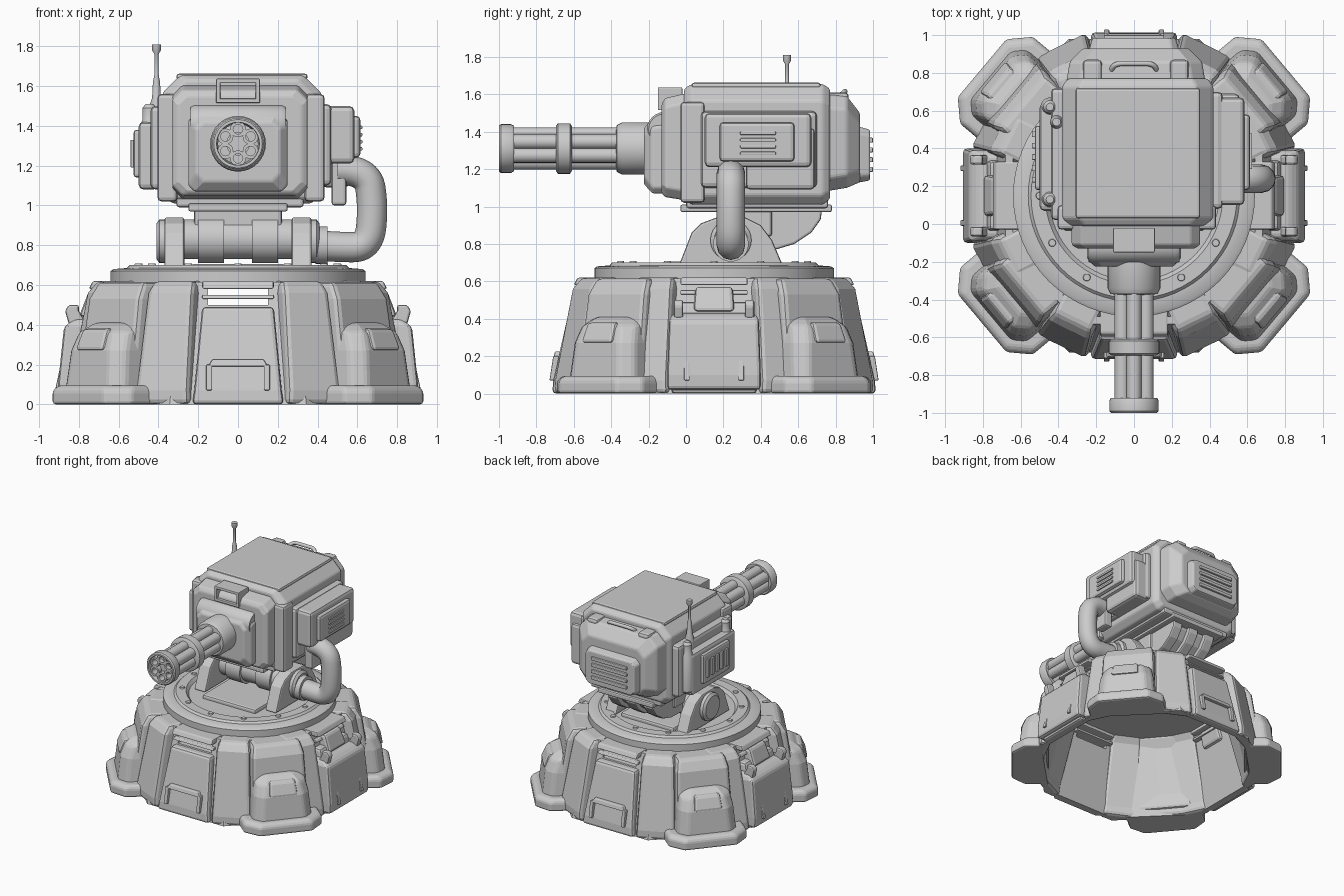
import bpy, bmesh
from math import sin, cos, pi, radians
from mathutils import Vector, Matrix

if "Cube" in bpy.data.objects:
    bpy.data.objects.remove(bpy.data.objects["Cube"])

CY = 0.15          # base centre in y
smooth = []        # round parts, shaded at the end


def finish(bm, name, bev=0.0, seg=2, rnd=False):
    bmesh.ops.recalc_face_normals(bm, faces=bm.faces)
    me = bpy.data.meshes.new(name)
    bm.to_mesh(me)
    bm.free()
    ob = bpy.data.objects.new(name, me)
    bpy.context.scene.collection.objects.link(ob)
    if bev:
        m = ob.modifiers.new("bevel", 'BEVEL')
        m.width, m.segments, m.limit_method = bev, seg, 'ANGLE'
    if rnd:
        smooth.append(ob)
    return ob


def loft(name, rings, bev=0.0, closed=False, rnd=False):
    bm = bmesh.new()
    vs = [[bm.verts.new(p) for p in r] for r in rings]
    n = len(vs[0])
    pairs = list(zip(vs, vs[1:])) + ([(vs[-1], vs[0])] if closed else [])
    for a, b in pairs:
        for i in range(n):
            j = (i + 1) % n
            bm.faces.new((a[i], a[j], b[j], b[i]))
    if not closed:
        bm.faces.new(vs[0])
        bm.faces.new(vs[-1])
    return finish(bm, name, bev, rnd=rnd)


def box(name, x, y, z, bev=0.015):
    return loft(name, [[(x[0], y[0], h), (x[1], y[0], h), (x[1], y[1], h), (x[0], y[1], h)] for h in z], bev)


def slab(name, ang, rows, bev=0.02, shift=0.0, cut=0.0):
    """Radial block on the base; rows are (z, inner, outer, width); cut chamfers the outer corners."""
    a = radians(ang)
    d, t, c = Vector((sin(a), -cos(a), 0)), Vector((cos(a), sin(a), 0)), Vector((0, CY, 0))
    rings = []
    for z, i, o, w in rows:
        h = w / 2
        pts = [(i, -h), (o, -h), (o, h), (i, h)]
        if cut:
            pts = [(i, -h), (o - cut, -h), (o, cut - h), (o, h - cut), (o - cut, h), (i, h)]
        rings.append([c + d * r + t * (shift + s) + Vector((0, 0, z)) for r, s in pts])
    return loft(name, rings, bev)


def lathe(name, prof, origin, axis='Z', n=48):
    """Solid of revolution; prof is (radius, height along axis)."""
    rot = {'Z': Matrix(), 'X': Matrix.Rotation(pi / 2, 4, 'Y'), 'Y': Matrix.Rotation(pi / 2, 4, 'X')}[axis]
    return loft(name, [[Vector(origin) + rot @ Vector((r * cos(2 * pi * k / n), r * sin(2 * pi * k / n), h))
                        for k in range(n)] for r, h in prof], rnd=True)


def section(y, x0, x1, z0, z1, c, b=None):
    """Chamfered rectangle in the xz plane; c cuts the top corners, b the bottom ones."""
    b = c if b is None else b
    return [(x0 + b, y, z0), (x1 - b, y, z0), (x1, y, z0 + b), (x1, y, z1 - c),
            (x1 - c, y, z1), (x0 + c, y, z1), (x0, y, z1 - c), (x0, y, z0 + b)]


def plate(name, pts, x0, x1, bev=0.012):
    """yz profile extruded along x."""
    return loft(name, [[(x, y, z) for y, z in pts] for x in (x0, x1)], bev)


def tube(name, pts, r, res=10):
    cu = bpy.data.curves.new(name, 'CURVE')
    cu.dimensions, cu.bevel_depth, cu.use_fill_caps, cu.bevel_resolution = '3D', r, True, 4
    sp = cu.splines.new('NURBS')
    sp.points.add(len(pts) - 1)
    for p, q in zip(sp.points, pts):
        p.co = (*q, 1)
    sp.use_endpoint_u, sp.order_u, sp.resolution_u = True, 3, res
    ob = bpy.data.objects.new(name, cu)
    bpy.context.scene.collection.objects.link(ob)
    return ob


# ---- Base: hollow octagonal skirt with vent slots front and back
def octagon(ap, z):
    R = ap / cos(pi / 8)
    return [(R * cos(pi / 8 + k * pi / 4), CY + R * sin(pi / 8 + k * pi / 4), z) for k in range(8)]


shell = loft("base_shell", [octagon(.83, 0), octagon(.68, .615), octagon(.64, .615), octagon(.79, 0)], closed=True)
cutter = box("slot_cutter", (-.15, .15), (-2, 2), (.50, .58), 0)
cutter.hide_render = True
cutter.hide_viewport = True
m = shell.modifiers.new("slots", 'BOOLEAN')
m.operation, m.object, m.solver = 'DIFFERENCE', cutter, 'EXACT'

for ang in (0, 90, 180, 270):
    side = ang in (90, 270)
    # centre panel with hatch frame
    slab("centre_panel", ang, [(0, .80, .865, .46), (.07, .79, .86, .44), (.49, .67, .765, .36)])
    slab("panel_top_lip", ang, [(.58, .60, .75, .36), (.62, .60, .73, .36)], .01)
    slab("vent_bar", ang, [(.53, .62, .73, .36), (.55, .62, .72, .36)], .005)
    if side:
        slab("side_hatch", ang, [(.02, .8, .90, .50), (.10, .8, .905, .50), (.39, .7, .875, .48), (.43, .7, .82, .44)], .02)
        slab("side_upper_box", ang, [(.44, .66, .80, .22), (.57, .62, .75, .2)], .02)
        for s in (-.19, .19):
            slab("side_hook", ang, [(.40, .76, .85, .05), (.47, .80, .87, .05), (.50, .80, .85, .05)], .012, s)
    o = .04 if side else 0
    for s in (-.145, .145):
        slab("hatch_frame_side", ang, [(.07, .8, .88 + o, .03), (.20, .78, .86 + o * .8, .03)], .006, s)
    slab("hatch_frame_top", ang, [(.19, .78, .86 + o * .8, .30), (.225, .76, .85 + o * .8, .26)], .006)
    # columns on both sides of the panel
    for s in (-26, 26):
        slab("base_column", ang + s, [(0, .80, .885, .30), (.07, .79, .885, .29), (.56, .65, .79, .25), (.62, .60, .74, .22)], .025)

for ang in (50, 130, 230, 310):
    # corner panel, chamfered foot and armoured block
    slab("corner_panel", ang, [(0, .79, .90, .44), (.53, .66, .82, .40), (.615, .60, .77, .36)], .025)
    slab("corner_foot", ang, [(0, .80, 1.05, .60), (.07, .80, 1.05, .60), (.095, .80, 1.025, .56)], .015, cut=.10)
    slab("corner_block", ang, [(.05, .76, .995, .46), (.27, .74, .97, .42), (.36, .72, .935, .38), (.41, .70, .86, .30)],
         .02, cut=.06)
    slab("corner_block_cap", ang, [(.27, .78, .985, .22), (.38, .74, .94, .20)], .02)

# ---- Turntable
lathe("turntable_ring", [(.64, .605), (.64, .67), (.625, .68), (.56, .685), (.545, .70), (.47, .70),
                         (.45, .675), (.02, .675)], (0, CY, 0), n=64)
box("turntable_deck", (-.24, .24), (-.12, .5), (.66, .705))
for k in range(12):
    a = k * pi / 6
    lathe("ring_bolt", [(.022, 0), (.018, .014)], (.5 * cos(a), CY + .5 * sin(a), .695), n=10)

# ---- Yoke and hinge
yoke = [(-.04, .68), (.03, .86), (.08, .91), (.16, .94), (.32, .94), (.40, .90), (.46, .82), (.52, .68)]
for s in (-1, 1):
    plate("yoke_bracket", yoke, s * .27, s * .37)
    lathe("hinge_cap", [(.11, -.03), (.11, .02), (.09, .035)] if s > 0 else [(.09, -.035), (.11, -.02), (.11, .03)],
          (s * .375, .24, .82), 'X', 24)
lathe("hinge_axle", [(.10, -.35), (.10, -.2), (.12, -.2), (.12, -.07), (.10, -.07), (.10, .07), (.12, .07), (.12, .2),
                     (.10, .2), (.10, .35)], (0, .24, .83), 'X', 32)
box("neck_block", (-.22, .22), (.17, .46), (.84, 1.02))
rib = [(.20, .76), (.48, .77), (.58, .80), (.67, .86), (.72, .93), (.73, 1.0), (.20, 1.0)]
for x in (-.16, 0, .16):
    plate("neck_rib", rib, x - .045, x + .045)
plate("neck_web", [(y - .03, z + .02 if z < .95 else z) for y, z in rib], -.18, .18)
tube("feed_hose", [(.38, .24, .80), (.50, .24, .79), (.66, .24, .79), (.68, .24, 1.0), (.65, .24, 1.18), (.50, .24, 1.18)], .076)
lathe("hose_collar", [(.095, -.03), (.095, .03)], (.42, .24, .80), 'X', 24)

# ---- Head
loft("head_body", [section(-.01, -.34, .38, 1.04, 1.63, .08, .04), section(.03, -.38, .42, 1.01, 1.655, .09, .05),
                   section(.73, -.38, .42, 1.01, 1.655, .09, .05), section(.77, -.35, .39, 1.04, 1.63, .08, .04)], .012)
box("head_roof_plate", (-.31, .35), (.03, .72), (1.63, 1.663))
box("head_underplate", (-.25, .25), (-.03, .78), (.97, 1.01), .01)
box("head_lower_plate", (-.31, .33), (0, .76), (.99, 1.05), .015)
for x in (-.375, .365):
    box("front_corner_guard", (x - .03, x + .07), (-.03, .1), (1.02, 1.56), .02)
loft("head_front", [section(-.13, -.30, .32, 1.07, 1.55, .05), section(-.11, -.33, .35, 1.05, 1.58, .05),
                    section(.02, -.33, .35, 1.03, 1.61, .05)], .01)
loft("gun_cowl", [section(-.225, -.21, .21, 1.12, 1.42, .04), section(-.18, -.25, .25, 1.07, 1.47, .05, .03),
                  section(-.08, -.25, .25, 1.07, 1.48, .05, .03)], .01)
lathe("cowl_drum", [(.085, -.24), (.095, -.22), (.095, .22), (.085, .24)], (0, -.115, 1.41), 'X', 24)
# sight window frame
for z in (1.515, 1.615):
    box("sight_frame_bar", (-.11, .11), (-.15, -.02), (z, z + .022), .005)
for x in (-.11, .088):
    box("sight_frame_post", (x, x + .022), (-.15, -.02), (1.515, 1.637), .005)

# rear housing with vents and handle
loft("rear_housing", [section(.74, -.36, .38, 1.08, 1.60, .07), section(.86, -.34, .36, 1.10, 1.59, .07),
                      section(.93, -.27, .29, 1.13, 1.50, .06)], .012)
loft("rear_vent_panel", [section(.88, -.25, .25, 1.12, 1.44, .04), section(.985, -.22, .22, 1.14, 1.41, .03)], .01)
for k in range(4):
    box("rear_vent_slat", (-.16, .16), (.97, 1.0), (1.185 + k * .052, 1.212 + k * .052), .006)
tube("rear_handle", [(-.12, .80, 1.57), (-.12, .85, 1.615), (0, .85, 1.615), (.12, .85, 1.615), (.12, .80, 1.57)], .014)
for x in (-.22, .24):
    box("rear_latch", (x - .05, x + .05), (.68, .87), (1.52, 1.61), .02)

# right ammunition box
box("right_box_base", (.38, .47), (.08, .70), (1.10, 1.51), .025)
box("right_box", (.42, .585), (.10, .67), (1.21, 1.50), .025)
box("right_box_lower", (.42, .56), (.32, .69), (1.09, 1.42), .025)
box("right_box_cover", (.56, .615), (.18, .58), (1.24, 1.45), .02)
for k in range(4):
    box("right_vent_slat", (.60, .625), (.29, .48), (1.275 + k * .036, 1.293 + k * .036), .004)
box("right_box_drop", (.47, .545), (.18, .30), (1.0, 1.22), .015)

# left equipment box
box("left_box_base", (-.44, -.36), (.02, .72), (1.08, 1.50), .025)
box("left_box", (-.50, -.40), (.07, .64), (1.08, 1.42), .025)
box("left_box_cover", (-.525, -.48), (.18, .52), (1.14, 1.38), .015)
for k in range(5):
    y = .22 + k * .06
    box("left_vent_slat", (-.54, -.51), (y, y + .03), (1.19, 1.33), .004)
for y in (.13, .62):
    lathe("left_canister", [(.035, 1.10), (.05, 1.12), (.05, 1.40), (.035, 1.43), (.035, 1.49), (.02, 1.51)], (-.445, y, 0), n=20)

# antenna
lathe("antenna", [(.035, 1.40), (.035, 1.50), (.022, 1.54), (.018, 1.62), (.010, 1.66), (.010, 1.76), (.022, 1.78),
                  (.022, 1.81)], (-.41, .54, 0), n=16)

# ---- Rotary gun (profile runs toward the front)
G = (0, 0, 1.31)
lathe("gun_sleeve", [(.14, .18), (.14, .34), (.125, .37), (.09, .375)], G, 'Y', 32)
lathe("gun_core", [(.06, .3), (.06, .95)], G, 'Y', 16)
for k in range(6):
    a = k * pi / 3 + pi / 6
    lathe("gun_barrel", [(.04, .34), (.04, .985), (.024, .985), (.024, .93)],
          (.073 * cos(a), 0, 1.31 + .073 * sin(a)), 'Y', 16)
lathe("barrel_band", [(.12, .61), (.135, .62), (.135, .685), (.12, .695)], G, 'Y', 32)
bands = [(.10, .92), (.122, .92), (.13, .935), (.13, .99), (.122, 1.0), (.108, 1.0)]
rings = [[(r * cos(k * pi / 16), -h, 1.31 + r * sin(k * pi / 16)) for k in range(32)] for r, h in bands]
loft("muzzle_ring", rings, closed=True, rnd=True)

# ---- Shading for round parts
bpy.ops.object.select_all(action='DESELECT')
for ob in smooth:
    ob.select_set(True)
bpy.context.view_layer.objects.active = smooth[0]
bpy.ops.object.shade_smooth_by_angle(angle=radians(35))
